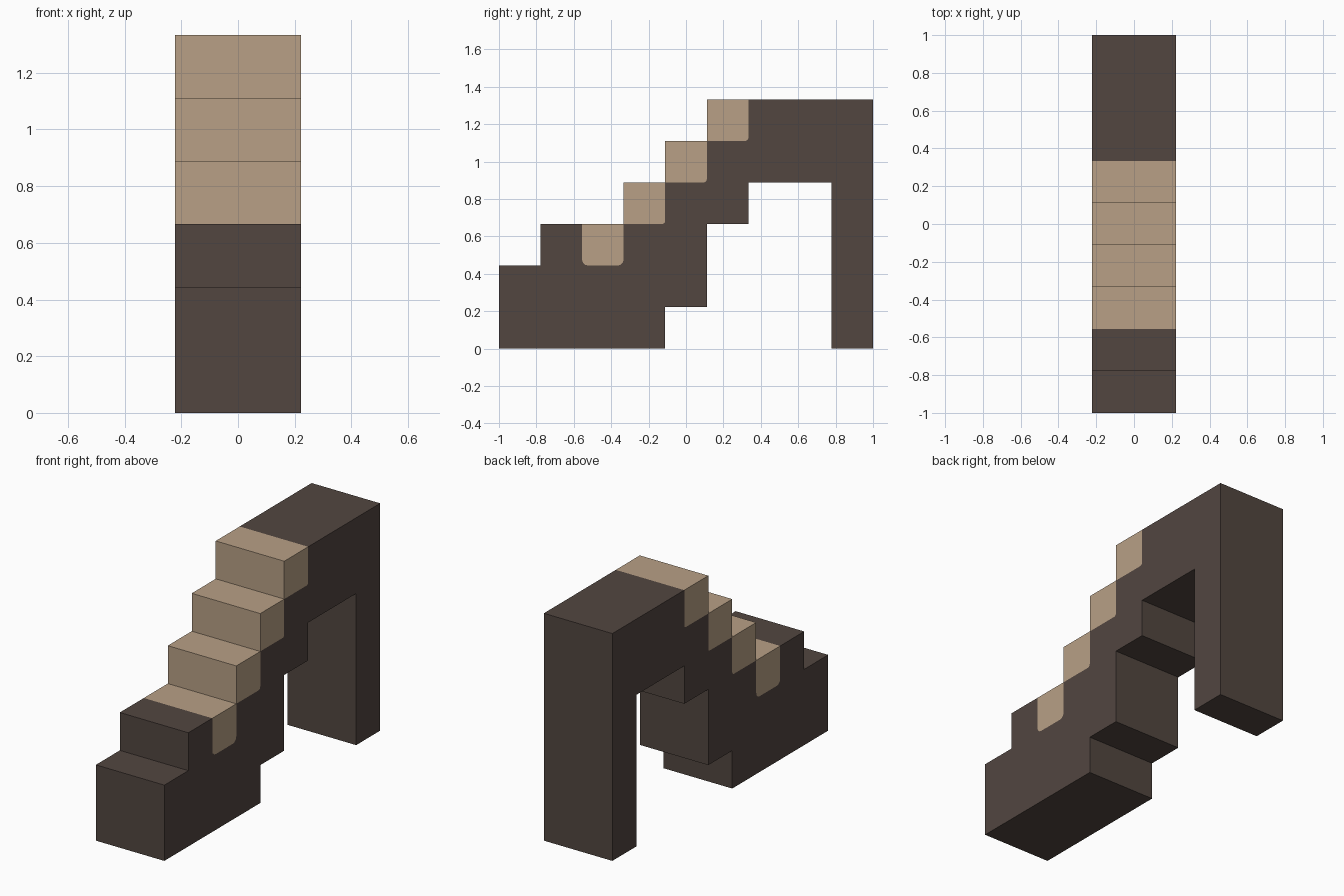
import bpy, bmesh, math

if "Cube" in bpy.data.objects:
    bpy.data.objects.remove(bpy.data.objects["Cube"])

U = 2 / 9          # one step of the stair
HALF_WIDTH = U


def material(name, rgb):
    m = bpy.data.materials.new(name)
    m.diffuse_color = (*rgb, 1)
    m.use_nodes = True
    m.node_tree.nodes["Principled BSDF"].inputs["Base Color"].default_value = m.diffuse_color
    return m


dark = material("dark_brown", (0.084, 0.061, 0.051))
tan = material("tan", (0.479, 0.352, 0.238))


def arc(cy, cz, r, start):
    """Quarter circle, counter-clockwise from the start angle."""
    angles = [math.radians(start + 30 * i) for i in range(4)]
    return [(cy + r * math.cos(a), cz + r * math.sin(a)) for a in angles]


# Side profile of each tread, with softened buried corners (in step units)
tread_bottoms = {}
treads = []
for k in range(2, 6):
    r = 0.14 if k == 2 else 0.07
    left = arc(k + r, k + r, r, 180) if k == 2 else [(k, k)]
    bottom = left + arc(k + 1 - r, k + r, r, 270)
    tread_bottoms[k] = bottom
    treads.append(bottom + [(k + 1, k + 1), (k, k + 1)])

# Side profile of the base, arch and rear leg, notched around the treads
body = [(0, 0), (4, 0), (4, 1), (5, 1), (5, 3), (6, 3), (6, 4),
        (8, 4), (8, 0), (9, 0), (9, 6), (6, 6)]
for k in range(5, 1, -1):
    body += tread_bottoms[k][::-1]
body += [(2, 3), (1, 3), (1, 2), (0, 2)]

# Join all profiles into one closed shell without inner walls
bm = bmesh.new()
cache = {}


def vert(p, side):
    key = (round(p[0], 4), round(p[1], 4), side)
    if key not in cache:
        cache[key] = bm.verts.new((side * HALF_WIDTH, p[0] * U - 1, p[1] * U))
    return cache[key]


def edge_key(a, b):
    return tuple(round(c, 4) for c in (*a, *b))


regions = [(body, 0)] + [(t, 1) for t in treads]
edges = {edge_key(a, b) for pts, _ in regions
         for a, b in zip(pts, pts[1:] + pts[:1])}

for pts, mat in regions:
    faces = [bm.faces.new([vert(p, 1) for p in pts]),
             bm.faces.new([vert(p, -1) for p in reversed(pts)])]
    for a, b in zip(pts, pts[1:] + pts[:1]):
        if edge_key(b, a) not in edges:
            faces.append(bm.faces.new([vert(a, 1), vert(a, -1),
                                       vert(b, -1), vert(b, 1)]))
    for f in faces:
        f.material_index = mat

bmesh.ops.recalc_face_normals(bm, faces=bm.faces)
mesh = bpy.data.meshes.new("stair_arch")
bm.to_mesh(mesh)
bm.free()
mesh.materials.append(dark)
mesh.materials.append(tan)
bpy.context.collection.objects.link(bpy.data.objects.new("stair_arch", mesh))
